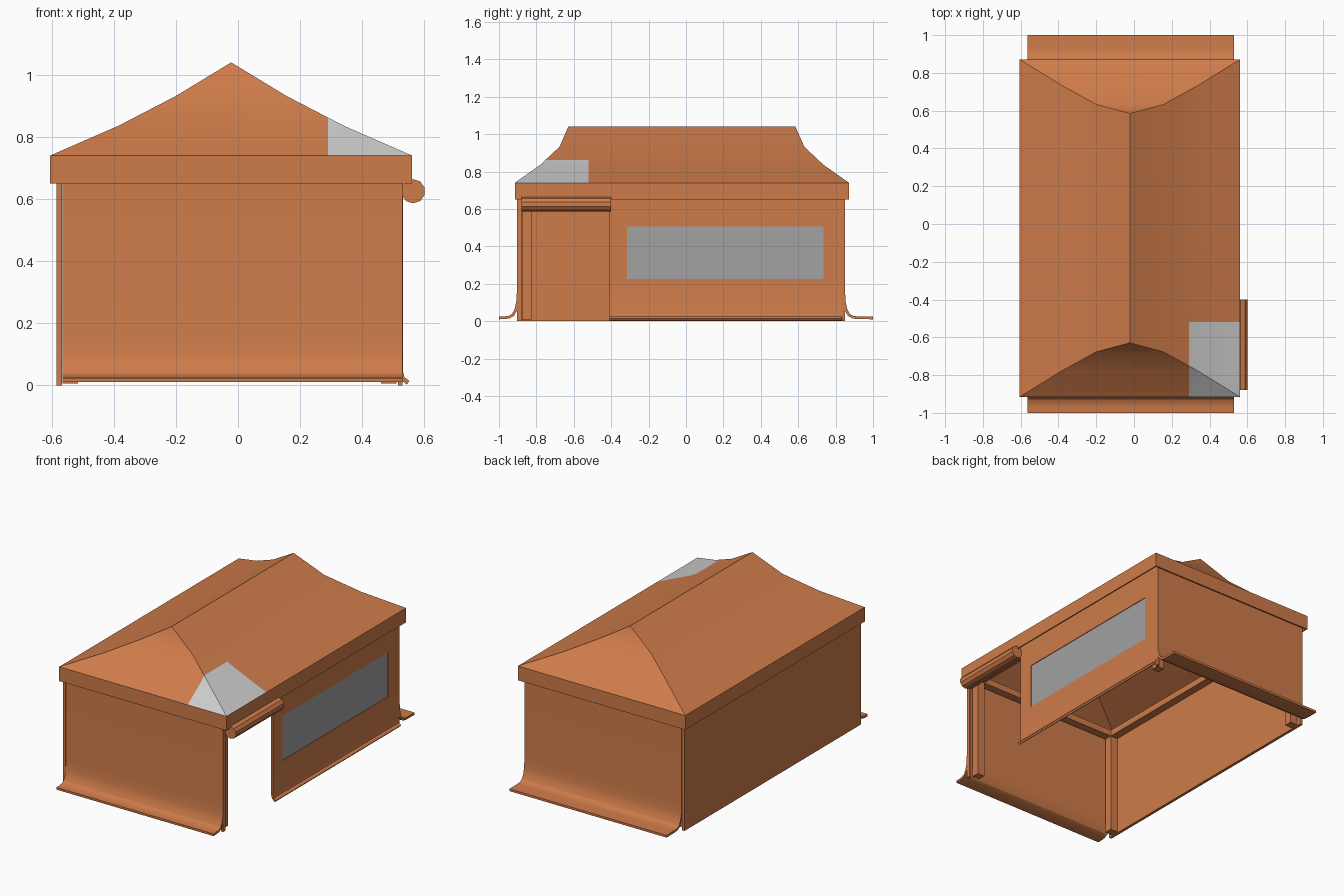
import bpy, bmesh
from mathutils import Vector

cube = bpy.data.objects.get("Cube")
if cube:
    bpy.data.objects.remove(cube, do_unlink=True)


def material(name, rgb):
    m = bpy.data.materials.new(name)
    m.use_nodes = True
    m.diffuse_color = (*rgb, 1)
    m.node_tree.nodes["Principled BSDF"].inputs["Base Color"].default_value = (*rgb, 1)
    return m


CANVAS = material("orange canvas", (0.62, 0.2, 0.068))
PATCH = material("light grey patch", (0.6, 0.6, 0.6))
GLASS = material("grey window", (0.36, 0.36, 0.36))


def finish(name, bm, mats, thickness=0, offset=0):
    me = bpy.data.meshes.new(name)
    bm.to_mesh(me)
    bm.free()
    ob = bpy.data.objects.new(name, me)
    bpy.context.collection.objects.link(ob)
    for m in mats:
        me.materials.append(m)
    bpy.ops.object.select_all(action="DESELECT")
    ob.select_set(True)
    bpy.context.view_layer.objects.active = ob
    if thickness:
        mod = ob.modifiers.new("thickness", "SOLIDIFY")
        mod.thickness = thickness
        mod.offset = offset
        mod.use_even_offset = True
        mod.material_offset = -1
        mod.material_offset_rim = -1
        bpy.ops.object.modifier_apply(modifier=mod.name)
    bpy.ops.object.shade_smooth_by_angle(angle=0.55)
    return ob


def box(name, lo, hi, mat=CANVAS):
    bm = bmesh.new()
    bmesh.ops.create_cube(bm, size=1)
    lo, hi = Vector(lo), Vector(hi)
    for v in bm.verts:
        v.co = (lo + hi) / 2 + v.co * (hi - lo)
    return finish(name, bm, [mat])


def sheet(name, profile, stations, place, hole=None):
    """Sweep a profile through stations; hole names one cell left open."""
    bm = bmesh.new()
    rows = [[bm.verts.new(place(s, u, z)) for u, z in profile] for s in stations]
    for i in range(len(rows) - 1):
        for j in range(len(profile) - 1):
            if (i, j) != hole:
                bm.faces.new((rows[i][j], rows[i + 1][j], rows[i + 1][j + 1], rows[i][j + 1]))
    return finish(name, bm, [CANVAS], 0.014)


# Hipped roof with a concave slope and a straight valance
CX, CY = -0.022, -0.022
LEVELS = [(0.583, 0.893, 0.65), (0.583, 0.893, 0.74), (0.363, 0.757, 0.836),
          (0.178, 0.655, 0.932), (0, 0.607, 1.04)]
bm = bmesh.new()
rings = [[bm.verts.new((CX + sx * hx, CY + sy * hy, z))
          for sx, sy in ((-1, -1), (1, -1), (1, 1), (-1, 1))] for hx, hy, z in LEVELS]
for a, b in zip(rings, rings[1:]):
    for i in range(4):
        k = (i + 1) % 4
        bm.faces.new((a[i], a[k], b[k], b[i]))
bmesh.ops.remove_doubles(bm, verts=bm.verts[:], dist=0.001)

# Grey patch cut into the front left roof corner
for co, no in (((0.29, 0, 0), (1, 0, 0)), ((0, -0.52, 0), (0, 1, 0))):
    bmesh.ops.bisect_plane(bm, geom=bm.verts[:] + bm.edges[:] + bm.faces[:],
                           plane_co=co, plane_no=no)
for f in bm.faces:
    c = f.calc_center_median()
    f.material_index = int(c.x > 0.29 and c.y < -0.52 and c.z > 0.74)
finish("roof", bm, [CANVAS, PATCH], 0.008, -1)

# Front and back walls flaring into ground skirts
SKIRT = [(0, 0.7), (0, 0.16), (0.004, 0.1), (0.013, 0.06), (0.028, 0.033),
         (0.05, 0.021), (0.08, 0.018)]
for name, y, side, reach in (("front_wall", -0.897, -1, 0.103), ("back_wall", 0.843, 1, 0.157)):
    profile = [(u, z) for u, z in SKIRT] + [(reach, 0.017)]
    sheet(name, profile, (-0.565, 0.53), lambda s, u, z: (s, y + side * u, z))

# Plain left wall and the narrow return beside the doorway
box("right_wall", (-0.585, -0.904, 0), (-0.567, 0.85, 0.7))
box("doorway_return", (0.516, -0.904, 0), (0.53, -0.88, 0.7))

# Window wall with a small outward curl at its foot
CURL = [(0, 0.7), (0, 0.505), (0, 0.225), (0, 0.045), (0.006, 0.022), (0.024, 0.008)]
sheet("window_wall", CURL, (-0.41, -0.315, 0.735, 0.835),
      lambda s, u, z: (0.524 + u, s, z), hole=(1, 1))
box("window", (0.522, -0.315, 0.225), (0.527, 0.735, 0.505), GLASS)
box("back_corner_return", (0.516, 0.83, 0), (0.53, 0.85, 0.7))

# Corner posts and the frame they carry
for px, xname in ((-0.54, "right"), (0.485, "left")):
    for py, yname in ((-0.852, "front"), (0.8, "back")):
        box(f"{yname}_{xname}_post", (px - 0.025, py - 0.025, 0.005), (px + 0.025, py + 0.025, 0.64))
    box(f"{xname}_beam", (px - 0.025, -0.877, 0.64), (px + 0.025, 0.825, 0.68))
for py, yname in ((-0.852, "front"), (0.8, "back")):
    box(f"{yname}_beam", (-0.515, py - 0.025, 0.64), (0.46, py + 0.025, 0.68))

# Door flap rolled up above the doorway
bm = bmesh.new()
bmesh.ops.create_cone(bm, cap_ends=True, segments=10, radius1=0.039, radius2=0.039, depth=0.48)
for v in bm.verts:
    x, y, z = v.co
    v.co = (0.564 + x, -0.64 + z, 0.625 - y)
finish("rolled_door_flap", bm, [CANVAS]).data.polygons.foreach_set
box("flap_hanger", (0.518, -0.88, 0.6), (0.53, -0.41, 0.7))

# Smooth the roll around its length while its ends stay flat
roll = bpy.data.objects["rolled_door_flap"]
bpy.ops.object.select_all(action="DESELECT")
roll.select_set(True)
bpy.context.view_layer.objects.active = roll
bpy.ops.object.shade_smooth_by_angle(angle=0.8)
